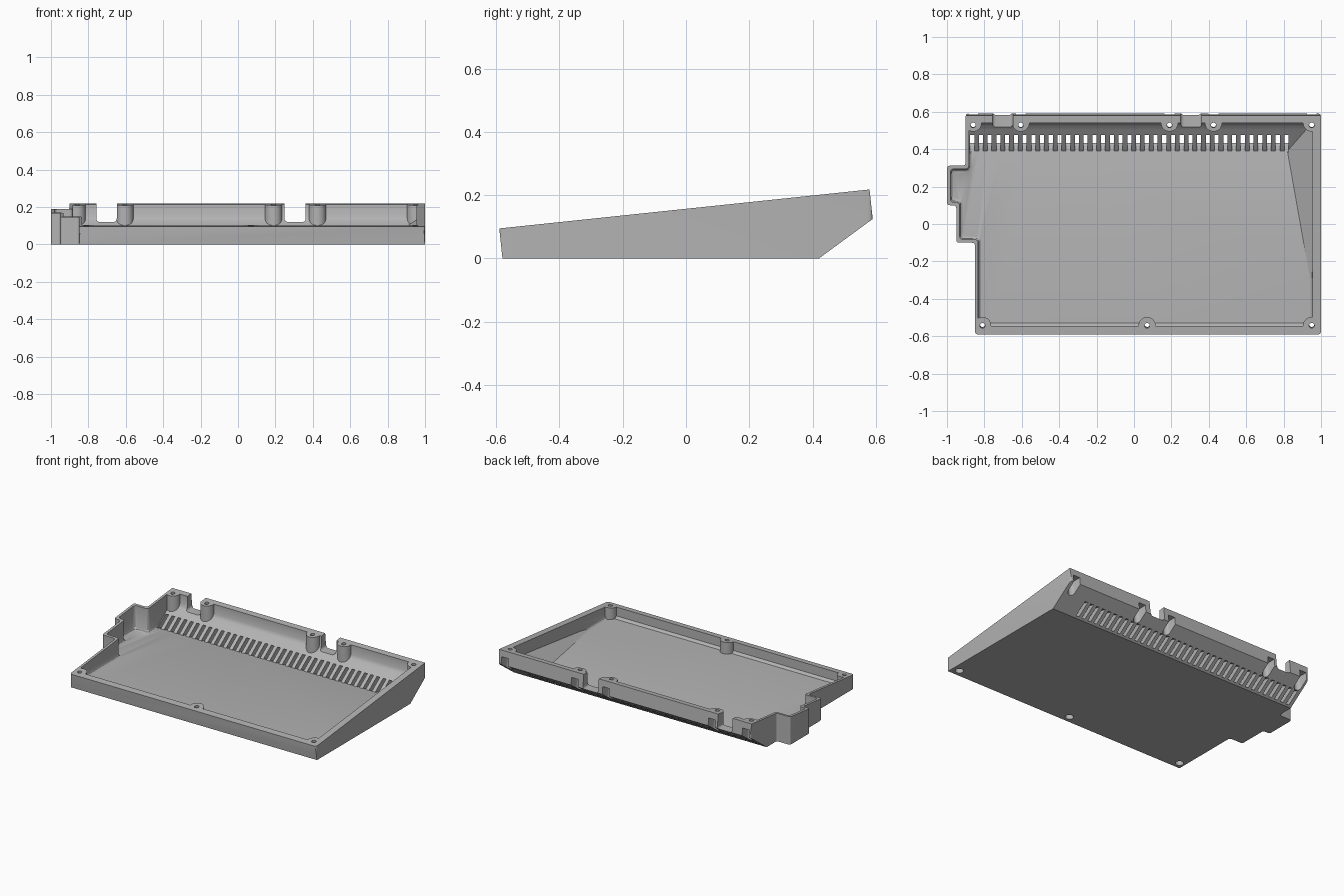
import bpy, bmesh
from math import cos, sin, atan2, pi
from mathutils import Vector, Matrix

if "Cube" in bpy.data.objects:
    bpy.data.objects.remove(bpy.data.objects["Cube"])

FLOOR = 0.025
TILT = atan2(0.123, 1.17)


def add_loft(bm, rings):
    """Closed solid through rings of equal length."""
    loops = [[bm.verts.new(p) for p in ring] for ring in rings]
    n = len(loops[0])
    for a, b in zip(loops, loops[1:]):
        for i in range(n):
            j = (i + 1) % n
            bm.faces.new((a[i], a[j], b[j], b[i]))
    bm.faces.new(loops[0][::-1])
    bm.faces.new(loops[-1])


def make(name, bm):
    bmesh.ops.recalc_face_normals(bm, faces=bm.faces)
    mesh = bpy.data.meshes.new(name)
    bm.to_mesh(mesh)
    bm.free()
    obj = bpy.data.objects.new(name, mesh)
    bpy.context.collection.objects.link(obj)
    return obj


def loft(name, rings):
    bm = bmesh.new()
    add_loft(bm, rings)
    return make(name, bm)


def side_rings(profile, x0, x1):
    return [[(x, y, z) for y, z in profile] for x in (x0, x1)]


def boolean(target, cutter, operation):
    """Apply a boolean and discard the cutter."""
    cutter.hide_render = True
    mod = target.modifiers.new(operation, 'BOOLEAN')
    mod.operation, mod.object, mod.solver = operation, cutter, 'EXACT'
    graph = bpy.context.evaluated_depsgraph_get()
    mesh = bpy.data.meshes.new_from_object(target.evaluated_get(graph))
    target.modifiers.clear()
    target.data = mesh
    bpy.data.objects.remove(cutter)


def inset(points, d):
    """Move a counter-clockwise outline inwards by d."""
    out = []
    for i, p in enumerate(points):
        p = Vector(p)
        a = (p - Vector(points[i - 1])).normalized()
        b = (Vector(points[(i + 1) % len(points)]) - p).normalized()
        na, nb = Vector((-a.y, a.x)), Vector((-b.y, b.x))
        out.append(p + (na + nb) * d / (1 + na.dot(nb)))
    return out


def rounded(points, r, steps=5):
    """Round every corner of a flat outline."""
    out = []
    for i, p in enumerate(points):
        p = Vector(p)
        a = p + (Vector(points[i - 1]) - p).normalized() * r
        b = p + (Vector(points[(i + 1) % len(points)]) - p).normalized() * r
        for k in range(steps + 1):
            t = k / steps
            out.append(a * (1 - t) ** 2 + p * 2 * t * (1 - t) + b * t * t)
    return out


def at_height(points, z):
    return [(p[0], p[1], z) for p in points]


def post(bm, x, y, r, z0, z1, tilt=0.0, stretch=0.0, steps=24):
    """Vertical or tilted round post, optionally stretched towards the back."""
    rings = []
    for z in (z0, z1):
        ring = []
        for k in range(steps):
            a = 2 * pi * (k + 0.5) / steps
            dy = r * sin(a) + (stretch if sin(a) > 0 else 0)
            ring.append((x + r * cos(a), y + dy - (z - 0.1) * sin(tilt), z))
        rings.append(ring)
    add_loft(bm, rings)


# Outer body: side profile limited by the stepped plan outline
outer_profile = [(-0.59, 0.095), (-0.58, 0), (0.42, 0), (0.59, 0.125), (0.58, 0.218)]
outer_plan = [(1, -0.591), (1, 0.591), (-0.9, 0.591), (-0.9, 0.312), (-1, 0.312),
              (-1, 0.1), (-0.95, 0.1), (-0.95, -0.1), (-0.85, -0.1), (-0.85, -0.591)]
tray = loft("tray", side_rings(outer_profile, -1.2, 1.2))
plan = rounded(outer_plan, 0.018)
boolean(tray, loft("plan", [at_height(plan, -0.1), at_height(plan, 0.5)]), 'INTERSECT')

# Cavity: inner profile with a slanted facet at the rear corner
inner_profile = [(-0.545, 0.5), (-0.545, FLOOR + 0.015), (-0.53, FLOOR), (0.39, FLOOR),
                 (0.51, 0.113), (0.53, 0.131), (0.54, 0.15), (0.54, 0.5)]
bm = bmesh.new()
add_loft(bm, side_rings(inner_profile, -1.2, 1.2))
a, b, c = (Vector(p) for p in ((0.82, 0.39, FLOOR), (0.955, -0.37, FLOOR), (0.925, 0.51, 0.113)))
normal = (b - a).cross(c - a)
if normal.z < 0:
    normal.negate()
cut = bmesh.ops.bisect_plane(bm, geom=bm.verts[:] + bm.edges[:] + bm.faces[:], dist=1e-5,
                             plane_co=a, plane_no=normal, clear_inner=True)
bmesh.ops.holes_fill(bm, edges=[e for e in bm.edges if e.is_boundary])
cavity = make("cavity", bm)

# Cavity plan, narrowed near the floor to leave a sloped fillet
inner_plan = [(0.955, -0.546), (0.955, 0.541), (-0.883, 0.541), (-0.883, 0.294), (-0.982, 0.294),
              (-0.982, 0.117), (-0.932, 0.117), (-0.932, -0.083), (-0.833, -0.083), (-0.833, -0.546)]
fillet = ((0.016, -0.1), (0.016, FLOOR - 0.001), (0.005, FLOOR + 0.006), (0, FLOOR + 0.017), (0, 0.4))
boolean(cavity, loft("inner_plan", [at_height(rounded(inset(inner_plan, d), 0.02), z)
                                    for d, z in fillet]), 'INTERSECT')

# Screw bosses stay standing inside the cavity
rear = [(x, 0.54) for x in (-0.86, -0.605, 0.19, 0.425, 0.95)]
front = [(x, -0.543) for x in (-0.81, 0.07, 0.95)]
bm = bmesh.new()
for x, y in rear + front:
    post(bm, x, y, 0.046, -0.2, 0.6)
boolean(cavity, make("bosses", bm), 'DIFFERENCE')
boolean(tray, cavity, 'DIFFERENCE')

# Cable notches in the rear wall
bm = bmesh.new()
for x0, x1 in ((-0.757, -0.648), (0.249, 0.362)):
    outline = rounded([(x0, 0.12), (x1, 0.12), (x1, 0.4), (x0, 0.4)], 0.02)
    add_loft(bm, [[(p[0], y, p[1]) for p in outline] for y in (0.5, 0.7)])
boolean(tray, make("notches", bm), 'DIFFERENCE')

# Row of vent slots through the rear slope
slot = [(0.358, 0.036), (0.39, 0.025), (0.466, -0.002), (0.545, 0.064), (0.475, 0.0875), (0.443, 0.099)]
bm = bmesh.new()
for i in range(37):
    x = -0.865 + i * 1.68 / 36
    add_loft(bm, side_rings(slot, x - 0.011, x + 0.011))
boolean(tray, make("vents", bm), 'DIFFERENCE')

# Screw holes, then screw head pockets from below
bm = bmesh.new()
for x, y in rear + front:
    post(bm, x, y, 0.014, -0.1, 0.4, TILT, steps=16)
boolean(tray, make("screw_holes", bm), 'DIFFERENCE')
bm = bmesh.new()
for x, y in rear:
    post(bm, x, y, 0.026, 0, 0.175, TILT, 0.1)
for x, y in front:
    post(bm, x, y, 0.026, -0.1, 0.035, TILT)
boolean(tray, make("pockets", bm), 'DIFFERENCE')

# Single grey plastic
mat = bpy.data.materials.new("grey_plastic")
mat.use_nodes = True
grey = (0.45, 0.45, 0.45, 1)
mat.diffuse_color = grey
mat.node_tree.nodes["Principled BSDF"].inputs["Base Color"].default_value = grey
tray.data.materials.clear()
tray.data.materials.append(mat)
for face in tray.data.polygons:
    face.material_index = 0

bpy.ops.object.select_all(action='DESELECT')
tray.select_set(True)
bpy.context.view_layer.objects.active = tray
bpy.ops.object.shade_smooth_by_angle(angle=0.5)
